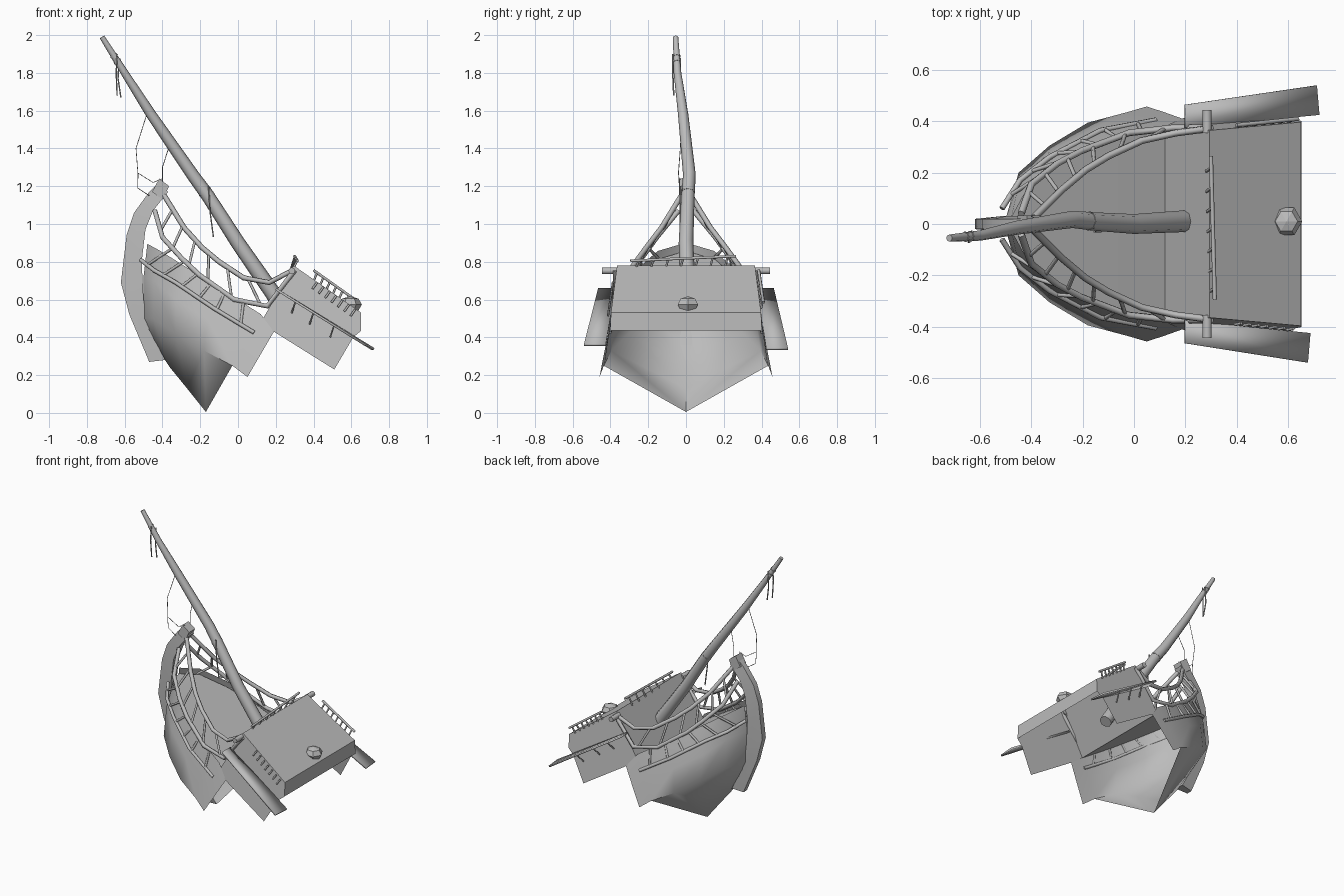
import bpy
import bmesh
import math
from mathutils import Vector

cube = bpy.data.objects.get("Cube")
if cube:
    bpy.data.objects.remove(cube, do_unlink=True)

GREY = (0.5, 0.5, 0.5, 1.0)
weathered = bpy.data.materials.new("weathered_grey")
weathered.diffuse_color = GREY
weathered.use_nodes = True
weathered.node_tree.nodes["Principled BSDF"].inputs["Base Color"].default_value = GREY


def add_mesh(name, points, faces, angle=35):
    """Mesh part with angle-limited smooth shading."""
    mesh = bpy.data.meshes.new(name)
    mesh.from_pydata(points, [], faces)
    bm = bmesh.new()
    bm.from_mesh(mesh)
    bmesh.ops.remove_doubles(bm, verts=bm.verts, dist=0.0005)
    bmesh.ops.recalc_face_normals(bm, faces=bm.faces)
    bm.to_mesh(mesh)
    bm.free()
    part = bpy.data.objects.new(name, mesh)
    bpy.context.collection.objects.link(part)
    mesh.materials.append(weathered)
    bpy.ops.object.select_all(action="DESELECT")
    part.select_set(True)
    bpy.context.view_layer.objects.active = part
    bpy.ops.object.shade_smooth_by_angle(angle=math.radians(angle))
    return part


def mirror(points, side):
    return [(x, y * side, z) for x, y, z in points]


def add_tube(name, paths, radius, radii=None, resolution=1):
    """Round spars, rails and ropes; every path becomes one spline."""
    curve = bpy.data.curves.new(name, "CURVE")
    curve.dimensions = "3D"
    curve.bevel_depth = radius
    curve.bevel_resolution = resolution
    curve.use_fill_caps = True
    for path in paths:
        spline = curve.splines.new("POLY")
        spline.points.add(len(path) - 1)
        for i, (point, co) in enumerate(zip(spline.points, path)):
            point.co = (*co, 1)
            point.radius = radii[i] if radii else 1
        spline.use_smooth = True
    curve.materials.append(weathered)
    part = bpy.data.objects.new(name, curve)
    bpy.context.collection.objects.link(part)
    return part


def along(path, t):
    """Point at fraction t of a polyline's length."""
    pts = [Vector(p) for p in path]
    spans = [(b - a).length for a, b in zip(pts, pts[1:])]
    left = t * sum(spans)
    for a, b, span in zip(pts, pts[1:], spans):
        if left <= span:
            return tuple(a.lerp(b, left / span))
        left -= span
    return tuple(pts[-1])


# Broken hull shell: rows run from bow to stern, sheer first and keel last
sheer = [(-.48, .02, .895), (-.41, .15, .857), (-.27, .25, .769), (-.095, .335, .659), (.12, .38, .523), (.19, .41, .43)]
bulge = [(-.5, .02, .72), (-.445, .175, .7), (-.33, .28, .6), (-.16, .37, .49), (.04, .42, .36), (.12, .435, .31)]
bilge = [(-.5, .01, .5), (-.45, .2, .5), (-.33, .305, .42), (-.18, .395, .33), (-.03, .435, .25), (.05, .458, .19)]
keel = [(-.49, 0, .44), (-.44, 0, .36), (-.36, 0, .24), (-.27, 0, .13), (-.17, 0, .005)]
points, faces = [], []
for side in (1, -1):
    start = len(points)
    for row in (sheer, bulge, bilge, keel):
        points += mirror(row, side)
    width = len(sheer)
    for r in range(3):
        for c in range(width - 1 if r < 2 else width - 2):
            a = start + r * width + c
            faces.append((a, a + 1, a + width + 1, a + width))
add_mesh("hull", points, faces, 60)

# Flat main deck set a little below the sheer line
edge = [(x, y + .005, z - .045) for x, y, z in sheer[:5]]
n = len(edge)
add_mesh("main_deck", edge + mirror(edge, -1),
         [(i, i + 1, n + i + 1, n + i) for i in range(n - 1)])

# Curved stem post, narrower along its leading edge
stem = [(-.42, 1.22), (-.47, 1.17), (-.55, 1.06), (-.59, .94), (-.62, .69), (-.575, .52), (-.47, .27),
        (-.385, .28), (-.47, .44), (-.5, .6), (-.51, .8), (-.49, .97), (-.45, 1.07), (-.37, 1.17)]
count = len(stem)
half = count // 2
loop = [(x, 0.02 if i < half else 0.032, z) for i, (x, z) in enumerate(stem)]
sides = [(i, i + 1, count - 2 - i, count - 1 - i) for i in range(half - 1)]
sides += [tuple(count + v for v in f) for f in sides]
rim = [(i, (i + 1) % count, count + (i + 1) % count, count + i) for i in range(count)]
add_mesh("stem_post", loop + mirror(loop, -1), sides + rim, 50)

# Block capping the stem
cap = [(-.455, .034, 1.17), (-.417, .034, 1.24), (-.364, .034, 1.2), (-.4, .034, 1.13)]
add_mesh("stem_cap", cap + mirror(cap, -1),
         [(0, 1, 2, 3), (4, 5, 6, 7)] + [(i, (i + 1) % 4, (i + 1) % 4 + 4, i + 4) for i in range(4)])

# Stern cabin: open underneath, with a flat sloping roof
wall = [(.12, .38, .478), (.295, .365, .78), (.65, .397, .532), (.652, .402, .435),
        (.61, .41, .4), (.51, .435, .23), (.19, .412, .43)]
for side, label in ((1, "left"), (-1, "right")):
    add_mesh(label + "_cabin_wall", mirror(wall, side), [tuple(range(len(wall)))])
for name, pair in (("cabin_bulkhead", wall[:2]), ("cabin_roof", wall[1:3]), ("stern_panel", wall[2:4])):
    add_mesh(name, pair + mirror(pair[::-1], -1), [(0, 1, 2, 3)])
add_tube("cabin_beam_ends", [[(.285, .355 * s, .752), (.285, .445 * s, .752)] for s in (1, -1)],
         0.018, resolution=2)

# Faceted knob on the cabin roof
bpy.ops.mesh.primitive_uv_sphere_add(segments=6, ring_count=4, radius=0.062,
                                     location=(.594, .01, .574), rotation=(0, 0, math.radians(30)))
knob = bpy.context.object
knob.name = "roof_knob"
knob.scale.z = 0.7
knob.data.materials.append(weathered)

# Side boards with small brackets beneath; the right one is broken shorter
for side, label, reach in ((1, "left", .72), (-1, "right", .685)):
    drop = .655 - .61 * (reach - .2)
    board = [(.2, .375, .655), (.2, .465, .655), (reach - .01, .54, drop), (reach, .425, drop)]
    plank = add_mesh(label + "_side_board", mirror(board, side), [(0, 1, 2, 3)])
    solid = plank.modifiers.new("thickness", "SOLIDIFY")
    solid.thickness = 0.012
    solid.offset = 0
    brackets = []
    for t in (0.22, 0.42, 0.65):
        top = Vector(board[1]).lerp(Vector(board[2]), t) - Vector((0, .03, 0))
        brackets.append(mirror([top, top + Vector((-.02, -.05, -.06))], side))
    add_tube(label + "_board_brackets", brackets, 0.005)

# Bow railings: three rails joined by struts
upper = [(-.39, .025, 1.15), (-.285, .13, .98), (-.19, .21, .875), (-.1, .265, .8), (.03, .325, .715),
         (.165, .355, .69), (.28, .37, .75)]
middle = [(-.44, .04, 1.07), (-.4, .155, .93), (-.3, .235, .82), (-.205, .285, .73), (-.02, .355, .6),
          (.155, .375, .565), (.3, .375, .755)]
lower = [(-.515, .06, .81), (-.445, .17, .755), (-.33, .26, .69), (-.13, .365, .555), (.085, .405, .425)]
for side, label in ((1, "left"), (-1, "right")):
    for path, name in ((upper, "upper"), (middle, "middle")):
        add_tube(label + "_" + name + "_rail", [mirror(path, side)], 0.014)
    add_tube(label + "_lower_rail", [mirror(lower, side)], 0.011)
    struts = [mirror([along(upper, t), along(middle, t + .02)], side) for t in (.1, .22, .34, .46, .6, .74)]
    struts += [mirror([along(middle, t), along(lower, t * 1.85 - .36)], side)
               for t in (.24, .33, .42, .5, .58, .68)]
    add_tube(label + "_rail_struts", struts, 0.008)

# Cabin roof railings and pegs
front_rail = [(.315, -.295, .805), (.3, .265, .83)]
add_tube("roof_front_rail", [front_rail], 0.008)
side_rail = [(.4, .385, .755), (.64, .41, .585)]
add_tube("roof_left_rail", [side_rail], 0.008)
pegs = []
for i in range(7):
    t = 0.08 + i * 0.14
    x, y, z = along(front_rail, t)
    pegs.append([(x, y, z), (x - .02, y - .015, .765)])
    x, y, z = along(side_rail, t)
    pegs.append([(x, y, z), (x - .02, y - .01, z - .045)])
    pegs.append([(x, -y, z - .05), (x - .025, -y - .005, z - .085)])
add_tube("roof_pegs", pegs, 0.006)

# Leaning bent mast with collars
mast = [(.25, .01, .53), (.18, .01, .64), (0, 0, .9), (-.16, .01, 1.15), (-.24, .018, 1.26),
        (-.46, -.015, 1.58), (-.6, -.045, 1.8), (-.72, -.055, 1.99)]
add_tube("mast", [mast], 0.042, [1, 1, .92, .85, .8, .65, .48, .33], 2)
for name, t, radius in (("lower", .435, .037), ("upper", .91, .021), ("tip", .93, .02)):
    add_tube(name + "_mast_collar", [[along(mast, t), along(mast, t + .006)]], radius, resolution=2)

# Loose ropes hanging from the mast and stem
hanging = [[(-.155, -.03, 1.2), (-.15, -.03, 1.08), (-.13, -.03, .93)],
           [(-.64, -.07, 1.9), (-.645, -.07, 1.8), (-.64, -.065, 1.68)],
           [(-.63, -.03, 1.88), (-.635, -.03, 1.77), (-.62, -.035, 1.67)]]
add_tube("hanging_ropes", hanging, 0.004)
stays = [[(-.48, -.02, 1.59), (-.54, -.03, 1.4), (-.53, -.04, 1.27), (-.45, -.035, 1.22), (-.4, -.03, 1.24)],
         [(-.365, .01, 1.41), (-.4, .03, 1.3), (-.4, .03, 1.22)],
         [(-.53, -.04, 1.27), (-.53, -.035, 1.19), (-.47, -.035, 1.15)]]
add_tube("stay_ropes", stays, 0.002)
